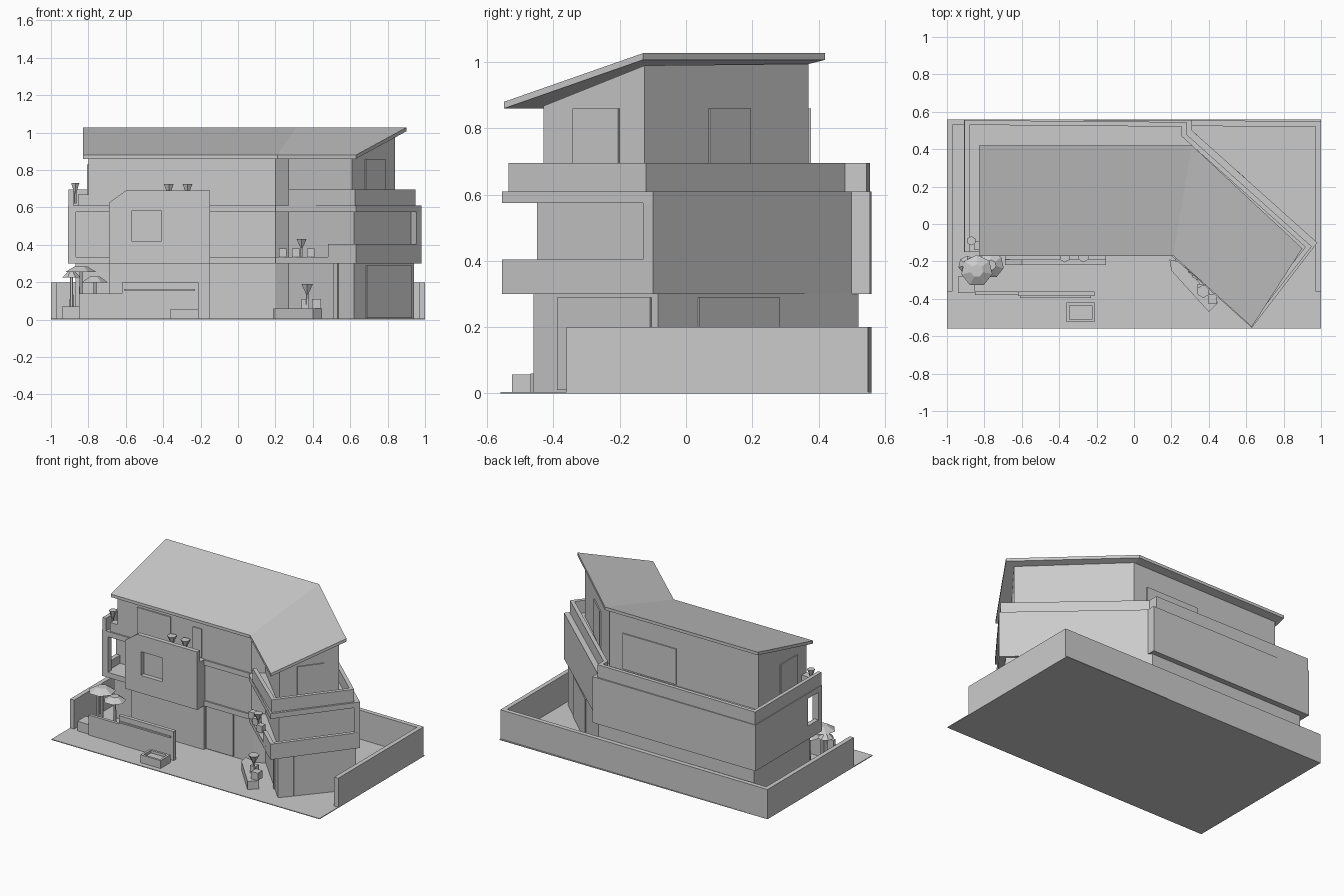
import bpy, bmesh, math
from mathutils import Vector

if "Cube" in bpy.data.objects:
    bpy.data.objects.remove(bpy.data.objects["Cube"])

grey = bpy.data.materials.new("light_grey")
grey.diffuse_color = (0.6, 0.6, 0.6, 1)
grey.use_nodes = True
grey.node_tree.nodes["Principled BSDF"].inputs["Base Color"].default_value = grey.diffuse_color


def finish(name, bm):
    bmesh.ops.recalc_face_normals(bm, faces=bm.faces)
    me = bpy.data.meshes.new(name)
    bm.to_mesh(me)
    bm.free()
    me.materials.append(grey)
    ob = bpy.data.objects.new(name, me)
    bpy.context.collection.objects.link(ob)
    return ob


def prism(name, pts, z0, z1):
    """Extruded plan outline."""
    bm = bmesh.new()
    lo = [bm.verts.new((x, y, z0)) for x, y in pts]
    hi = [bm.verts.new((x, y, z1)) for x, y in pts]
    n = len(pts)
    for i in range(n):
        j = (i + 1) % n
        bm.faces.new((lo[i], lo[j], hi[j], hi[i]))
    bm.faces.new(lo[::-1])
    bm.faces.new(hi)
    return finish(name, bm)


def box(name, x0, x1, y0, y1, z0, z1):
    return prism(name, [(x0, y0), (x1, y0), (x1, y1), (x0, y1)], z0, z1)


def wall(name, pts, z0, z1, t):
    """Mitred wall along an open plan path, thickened to its left."""
    P = [Vector(p) for p in pts]
    off = []
    for i, p in enumerate(P):
        ds = []
        if i > 0:
            ds.append((p - P[i - 1]).normalized())
        if i < len(P) - 1:
            ds.append((P[i + 1] - p).normalized())
        ns = [Vector((-d.y, d.x)) for d in ds]
        m = sum(ns, Vector((0, 0))).normalized()
        off.append(p + m * (t / m.dot(ns[0])))
    return prism(name, [tuple(p) for p in P] + [tuple(p) for p in off[::-1]], z0, z1)


def plate(name, p, q, t0, t1, z0, z1):
    """Thin window or door plate on the outside of wall p-q."""
    p, q = Vector(p), Vector(q)
    return wall(name, [p.lerp(q, t0), p.lerp(q, t1)], z0, z1, -0.007)


def cone(name, x, y, z0, z1, r0, r1, sides=6):
    bm = bmesh.new()
    bmesh.ops.create_cone(bm, cap_ends=True, segments=sides, radius1=r0, radius2=r1, depth=z1 - z0)
    bmesh.ops.translate(bm, verts=bm.verts, vec=(x, y, (z0 + z1) / 2))
    return finish(name, bm)


def plant(x, y, z, h, r):
    cone("plant_stem", x, y, z, z + h * 0.6, 0.006, 0.006, 5)
    cone("plant_leaves", x, y, z + h * 0.5, z + h, 0.006, r)


# Plot and garden walls
box("plot", -1, 1, -0.56, 0.56, 0, 0.005)
wall("garden_wall", [(1, -0.36), (1, 0.55), (-1, 0.56), (-1, -0.36)], 0, 0.2, 0.03)

# Ground floor
prism("ground_floor", [(-0.87, -0.08), (-0.69, -0.08), (-0.69, -0.15), (-0.15, -0.15), (-0.15, -0.13),
                       (0.2, -0.13), (0.27, -0.09), (0.62, -0.46), (0.94, -0.085), (0.29, 0.52),
                       (-0.87, 0.52)], 0, 0.305)
plate("end_door", (0.62, -0.46), (0.94, -0.085), 0.2, 0.95, 0.01, 0.29)
plate("inner_door", (0.27, -0.09), (0.62, -0.46), 0.7, 0.76, 0, 0.3)
plate("main_door", (-0.15, -0.13), (0.2, -0.13), 0.02, 0.6, 0.01, 0.3)
plate("garden_door", (0.94, -0.085), (0.29, 0.52), 0.2, 0.6, 0.01, 0.29)

# Middle floor: slabs, walls and corner balconies
outer = [(-0.91, -0.15), (0.2, -0.15), (0.2, -0.17), (0.63, -0.555), (0.98, -0.1), (0.31, 0.5),
         (0.31, 0.555), (-0.91, 0.56)]
prism("middle_floor_slab", outer, 0.3, 0.335)
prism("upper_floor_slab", outer, 0.575, 0.61)
prism("middle_floor", [(-0.91, 0.0), (-0.69, 0.0), (-0.69, -0.14), (0.2, -0.14), (0.27, -0.09),
                       (0.62, -0.45), (0.925, -0.075), (0.955, -0.13), (0.98, -0.1), (0.31, 0.5),
                       (0.31, 0.555), (-0.91, 0.56)], 0.335, 0.575)
wall("wing_balcony_parapet", [(0.48, -0.42), (0.63, -0.555), (0.98, -0.1)], 0.335, 0.405, 0.025)
box("left_post", -0.91, -0.865, -0.15, -0.11, 0.335, 0.575)
box("left_sill", -0.91, -0.88, -0.11, 0.0, 0.335, 0.39)

# Projecting bay: frame around a window hole, with sloped top corner
bm = bmesh.new()
ring = [[(-0.69, 0.3), (-0.15, 0.3), (-0.15, 0.69), (-0.6, 0.69), (-0.69, 0.625)],
        [(-0.57, 0.42), (-0.41, 0.42), (-0.41, 0.58), (-0.57, 0.58)]]
F, B = [[[bm.verts.new((x, y, z)) for x, z in r] for r in ring] for y in (-0.22, -0.19)]
for side in (F, B):
    o, h = side
    for f in ((o[0], o[1], h[1], h[0]), (o[1], o[2], h[2], h[1]),
              (o[2], o[3], h[3], h[2]), (o[3], o[4], o[0], h[0], h[3])):
        bm.faces.new(f)
for a, b in zip(F, B):
    for i in range(len(a)):
        j = (i + 1) % len(a)
        bm.faces.new((a[i], a[j], b[j], b[i]))
finish("bay_front", bm)
box("bay_body", -0.69, -0.15, -0.19, -0.13, 0.3, 0.612)

# Top floor walls, following the roof slope
top = [(-0.8, -0.14, 0.862), (0.2, -0.14, 0.862), (0.27, -0.09, 0.87), (0.61, -0.43, 0.868),
       (0.84, -0.125, 0.99), (0.31, 0.37, 0.995), (-0.8, 0.37, 0.995)]
bm = bmesh.new()
lo = [bm.verts.new((x, y, 0.6)) for x, y, z in top]
hi = [bm.verts.new(p) for p in top]
for i in range(7):
    j = (i + 1) % 7
    bm.faces.new((lo[i], lo[j], hi[j], hi[i]))
bm.faces.new(lo[::-1])
finish("top_floor", bm)
c = [p[:2] for p in top]
for name, i, t0, t1, h in (("front_window", 0, 0.15, 0.4, 0.83), ("front_door", 0, 0.565, 0.63, 0.81),
                           ("wing_end_door", 3, 0.3, 0.75, 0.86), ("diagonal_door", 4, 0.39, 0.64, 0.86),
                           ("back_window", 5, 0.09, 0.45, 0.86), ("left_window", 6, 0.45, 0.8, 0.83)):
    plate(name, c[i], c[(i + 1) % 7], t0, t1, 0.62, h)
wall("top_parapet", [(0.27, -0.23), (0.625, -0.535), (0.95, -0.12), (0.28, 0.48), (0.28, 0.545),
                     (-0.905, 0.555), (-0.905, -0.15)], 0.61, 0.695, 0.025)

# Roof: two sloping planes meeting at the bend
bm = bmesh.new()
eave = [(-0.83, -0.17), (0.21, -0.17), (0.63, -0.55)]
ridge = [(-0.83, 0.42), (0.31, 0.42), (0.9, -0.13)]
layers = []
for d in (0, -0.02):
    e = [bm.verts.new((x, y, 0.88 + d)) for x, y in eave]
    r = [bm.verts.new((x, y, 1.027 + d)) for x, y in ridge]
    for i in (0, 1):
        bm.faces.new((e[i], e[i + 1], r[i + 1], r[i]))
    layers.append(e + r[::-1])
u, l = layers
for i in range(6):
    j = (i + 1) % 6
    bm.faces.new((u[i], u[j], l[j], l[i]))
finish("roof", bm)

# Front fence with slot, low step and sand box
box("front_fence", -0.62, -0.21, -0.385, -0.36, 0, 0.2)
box("fence_rail", -0.61, -0.23, -0.395, -0.385, 0.155, 0.165)
box("low_fence", -0.85, -0.62, -0.38, -0.36, 0, 0.14)
box("left_planter", -0.94, -0.85, -0.37, -0.28, 0, 0.07)
wall("sand_box", [(-0.36, -0.525), (-0.21, -0.525), (-0.21, -0.42), (-0.36, -0.42), (-0.36, -0.51)],
     0, 0.058, 0.015)
box("sand", -0.355, -0.215, -0.52, -0.425, 0, 0.04)

# Planters and plants
prism("wing_planter", [(0.19, -0.19), (0.2, -0.25), (0.4, -0.47), (0.45, -0.42), (0.24, -0.2)], 0, 0.06)
for x, y, s in ((0.42, -0.4, 0.05), (0.36, -0.34, 0.04)):
    box("ground_pot", x - s / 2, x + s / 2, y - s / 2, y + s / 2, 0.06, 0.11)
plant(0.37, -0.36, 0.08, 0.11, 0.035)
for x, y in ((0.24, -0.18), (0.31, -0.24), (0.39, -0.31)):
    box("balcony_pot", x - 0.02, x + 0.02, y - 0.02, y + 0.02, 0.335, 0.38)
plant(0.34, -0.27, 0.335, 0.095, 0.03)
box("roof_pot", -0.855, -0.79, -0.14, -0.09, 0.61, 0.67)
plant(-0.87, -0.09, 0.62, 0.11, 0.025)
for x in (-0.37, -0.27):
    plant(x, -0.175, 0.61, 0.115, 0.03)

# Garden tree with flat canopies
for x, y, z, r in ((-0.84, -0.25, 0.255, 0.085), (-0.765, -0.22, 0.2, 0.07), (-0.89, -0.22, 0.225, 0.05)):
    cone("tree_trunk", x, y, 0, z, 0.012, 0.008, 5)
    cone("tree_canopy", x, y, z, z + 0.03, r, r * 0.4, 7)
